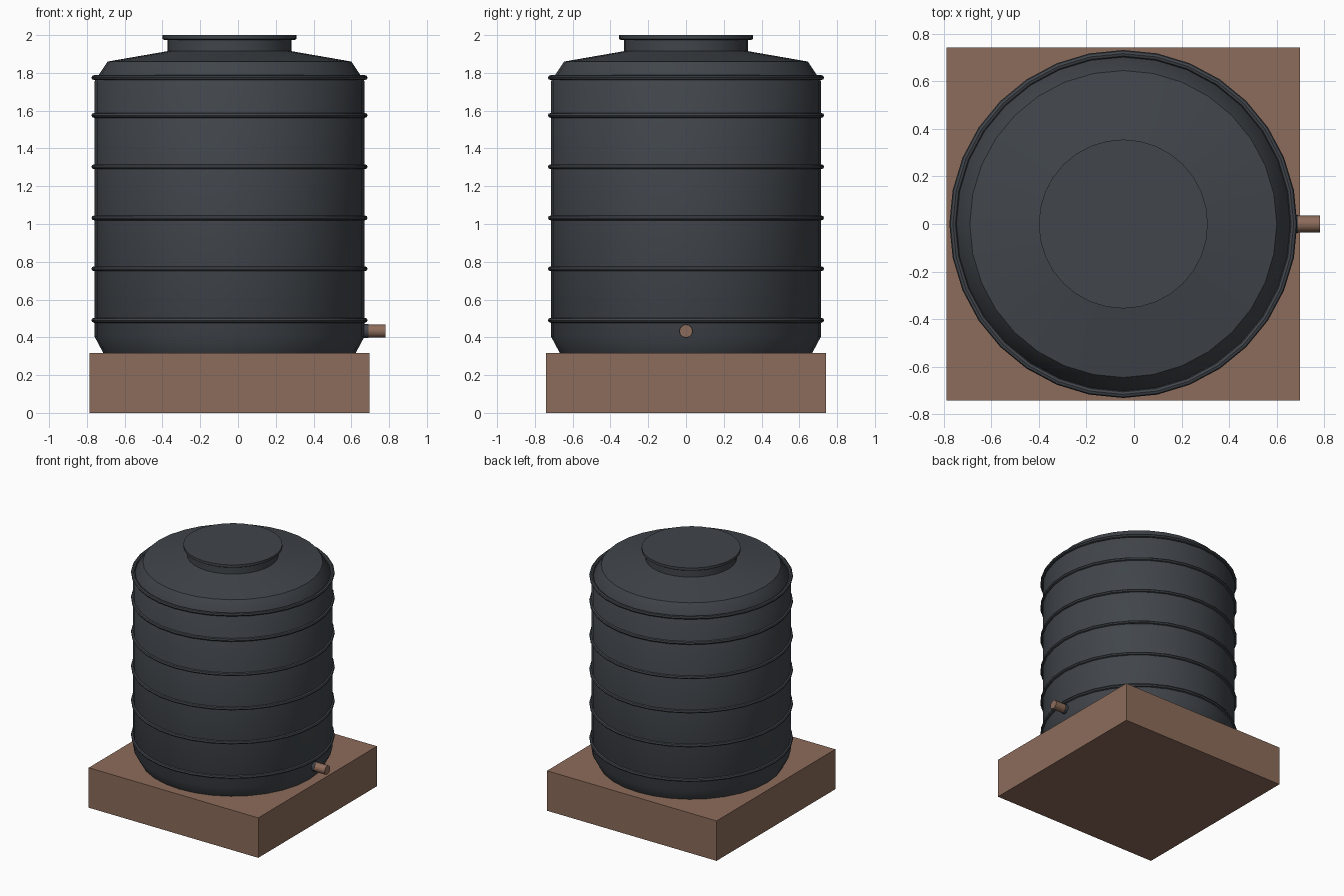
import bpy
import bmesh
import math
from mathutils import Matrix

cube = bpy.data.objects.get("Cube")
if cube:
    bpy.data.objects.remove(cube, do_unlink=True)

CX = -0.045   # tank axis
SIDES = 32


def material(name, color):
    mat = bpy.data.materials.new(name)
    mat.use_nodes = True
    mat.diffuse_color = color
    bsdf = next(n for n in mat.node_tree.nodes if n.type == "BSDF_PRINCIPLED")
    bsdf.inputs["Base Color"].default_value = color
    bsdf.inputs["Roughness"].default_value = 0.7
    return mat


dark = material("dark_plastic", (0.052, 0.060, 0.070, 1))
brown = material("clay_brown", (0.265, 0.149, 0.103, 1))


def add(name, bm, mat, smooth=True):
    bmesh.ops.recalc_face_normals(bm, faces=bm.faces)
    mesh = bpy.data.meshes.new(name)
    bm.to_mesh(mesh)
    bm.free()
    mesh.materials.append(mat)
    obj = bpy.data.objects.new(name, mesh)
    bpy.context.collection.objects.link(obj)
    if smooth:
        bpy.ops.object.select_all(action="DESELECT")
        obj.select_set(True)
        bpy.context.view_layer.objects.active = obj
        bpy.ops.object.shade_smooth_by_angle(angle=math.radians(35))
    return obj


def lathe(name, profile, mat, closed=False):
    """Spin (radius, height) points round the tank axis; open profiles get caps."""
    bm = bmesh.new()
    rings = []
    for r, z in profile:
        rings.append([bm.verts.new((CX + r * math.cos(a), r * math.sin(a), z))
                      for a in (math.tau * i / SIDES for i in range(SIDES))])
    pairs = list(zip(rings, rings[1:]))
    if closed:
        pairs.append((rings[-1], rings[0]))
    else:
        bm.faces.new(rings[0])
        bm.faces.new(rings[-1])
    for low, high in pairs:
        for i in range(SIDES):
            j = (i + 1) % SIDES
            bm.faces.new((low[i], low[j], high[j], high[i]))
    return add(name, bm, mat)


def pipe(name, x0, x1, radius, mat):
    bm = bmesh.new()
    place = Matrix.Translation(((x0 + x1) / 2, 0, 0.433)) @ Matrix.Rotation(math.pi / 2, 4, "Y")
    bmesh.ops.create_cone(bm, cap_ends=True, segments=12, radius1=radius,
                          radius2=radius, depth=x1 - x0, matrix=place)
    return add(name, bm, mat)


# Square plinth
bm = bmesh.new()
bmesh.ops.create_cube(bm, size=1, matrix=Matrix.Translation((CX, 0, 0.158))
                      @ Matrix.Diagonal((1.484, 1.484, 0.316, 1)))
add("plinth", bm, brown, smooth=False)

# Tank shell with chamfered foot, shoulder and neck
lathe("tank_body", [(0.667, 0.315), (0.715, 0.405), (0.715, 1.755), (0.645, 1.86),
                    (0.328, 1.915), (0.328, 1.98)], dark)

# Lid
lathe("lid", [(0.345, 1.974), (0.355, 1.98), (0.355, 2.0)], dark)

# Reinforcing hoops
for n, z in enumerate((0.49, 0.763, 1.032, 1.303, 1.575, 1.775)):
    section = [(0.716 + 0.015 * math.cos(a), z + 0.013 * math.sin(a))
               for a in (math.tau * k / 8 for k in range(8))]
    lathe(f"hoop_{n + 1}", section, dark, closed=True)

# Outlet
pipe("outlet_collar", 0.60, 0.69, 0.037, dark)
pipe("outlet_pipe", 0.62, 0.782, 0.035, brown)
